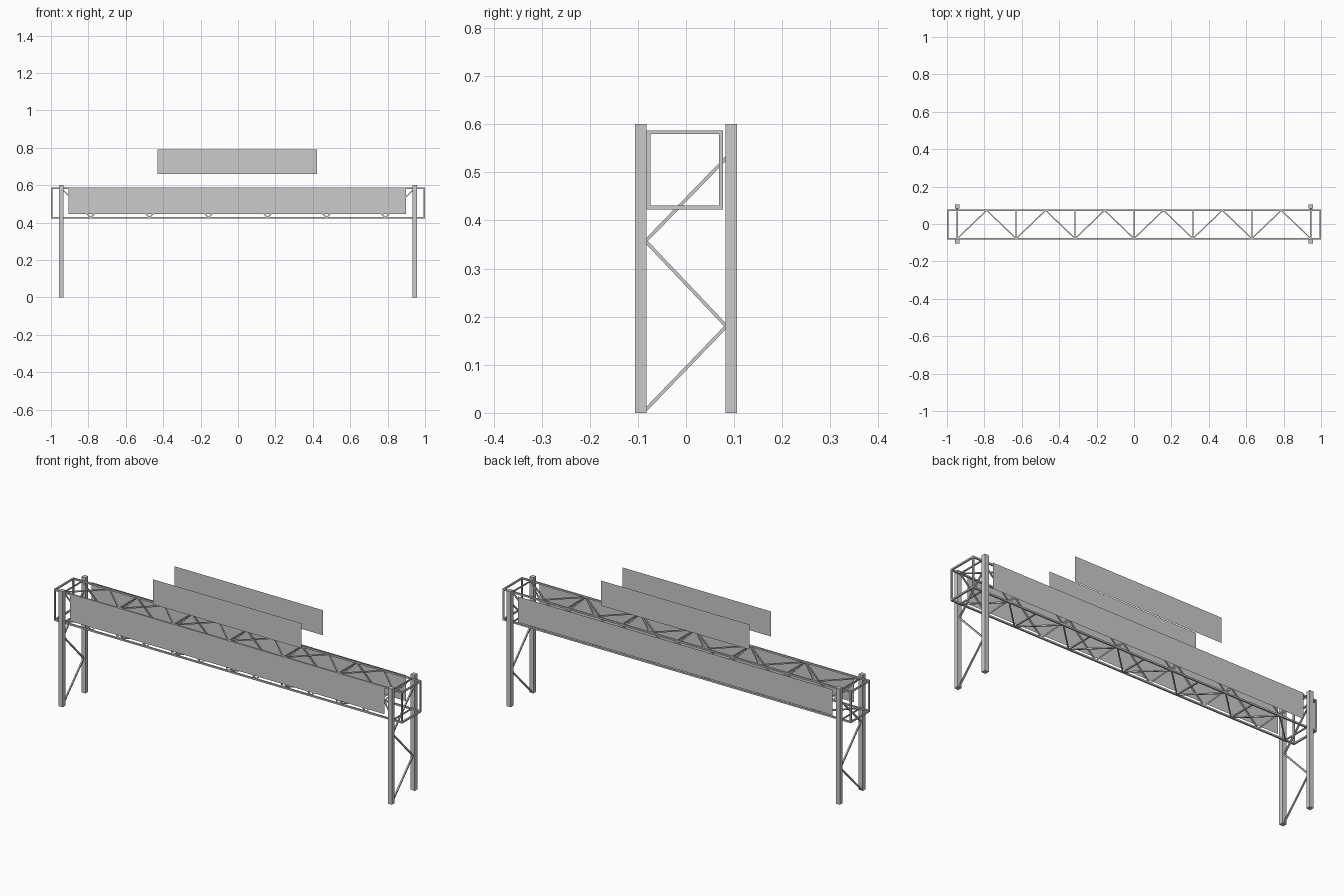
import bpy
from mathutils import Vector

if "Cube" in bpy.data.objects:
    bpy.data.objects.remove(bpy.data.objects["Cube"])

YF, YB = -0.078, 0.073        # truss chord centre lines
ZB, ZT = 0.427, 0.583
LEG_X, LEG_Y = 0.945, 0.094


def add_mesh(name, verts, faces):
    me = bpy.data.meshes.new(name)
    me.from_pydata(verts, [], faces)
    ob = bpy.data.objects.new(name, me)
    bpy.context.collection.objects.link(ob)
    return ob


def bars(name, segments, t):
    """Square bars of thickness t along each (start, end) pair, in one object."""
    verts, faces = [], []
    for a, b in segments:
        a, b = Vector(a), Vector(b)
        d = (b - a).normalized()
        ref = Vector((0, 0, 1)) if abs(d.z) < 0.99 and abs(d.x) + abs(d.y) > 0.01 else Vector((1, 0, 0))
        u = d.cross(ref).normalized() * t / 2
        v = d.cross(u).normalized() * t / 2
        n = len(verts)
        for p in (a, b):
            verts += [p + u + v, p - u + v, p - u - v, p + u - v]
        faces += [(n + 3, n + 2, n + 1, n), (n + 4, n + 5, n + 6, n + 7)]
        faces += [(n + i, n + (i + 1) % 4, n + 4 + (i + 1) % 4, n + 4 + i) for i in range(4)]
    return add_mesh(name, verts, faces)


def path(points):
    return list(zip(points[:-1], points[1:]))


# Legs and their zigzag side bracing
for sx, side in ((-1, "left"), (1, "right")):
    x = sx * LEG_X
    for sy, face in ((-1, "front"), (1, "back")):
        bars(f"{side}_{face}_leg", [((x, sy * LEG_Y, 0), (x, sy * LEG_Y, 0.6))], 0.023)
    zig = [(x, -0.084, 0.006), (x, 0.084, 0.18), (x, -0.084, 0.357), (x, 0.084, 0.53)]
    bars(f"{side}_leg_brace", path(zig), 0.007)

# Four long chords of the box truss
bars("truss_chords", [((-1, y, z), (1, y, z)) for y in (YF, YB) for z in (ZB, ZT)], 0.008)

# Rectangular end frames
for sx, side in ((-1, "left"), (1, "right")):
    x = sx * 0.996
    seg = [((x, y, ZB), (x, y, ZT)) for y in (YF, YB)]
    seg += [((x, YF, z), (x, YB, z)) for z in (ZB, ZT)]
    bars(f"{side}_end_frame", seg, 0.008)

# Truss lattice: zigzags on all four faces plus cross members
step = LEG_X / 6
xs = [-LEG_X + i * step for i in range(13)]
for y, face in ((YF, "front"), (YB, "back")):
    bars(f"{face}_lattice", path([(x, y, ZB if i % 2 else ZT) for i, x in enumerate(xs)]), 0.006)
for z, face in ((ZB, "bottom"), (ZT, "top")):
    seg = path([(x, YB if i % 2 else YF, z) for i, x in enumerate(xs)])
    seg += [((x, YF, z), (x, YB, z)) for x in xs[::2]]
    bars(f"{face}_lattice", seg, 0.006)

# Thin sign panels, front and back
for y, face in ((-0.083, "front"), (0.094, "back")):
    for name, x0, x1, z0, z1 in (("main_panel", -0.906, 0.899, 0.446, 0.58),
                                 ("upper_panel", -0.43, 0.423, 0.66, 0.79)):
        quad = (0, 1, 2, 3) if y < 0 else (3, 2, 1, 0)
        add_mesh(f"{face}_{name}", [(x0, y, z0), (x1, y, z0), (x1, y, z1), (x0, y, z1)], [quad])
